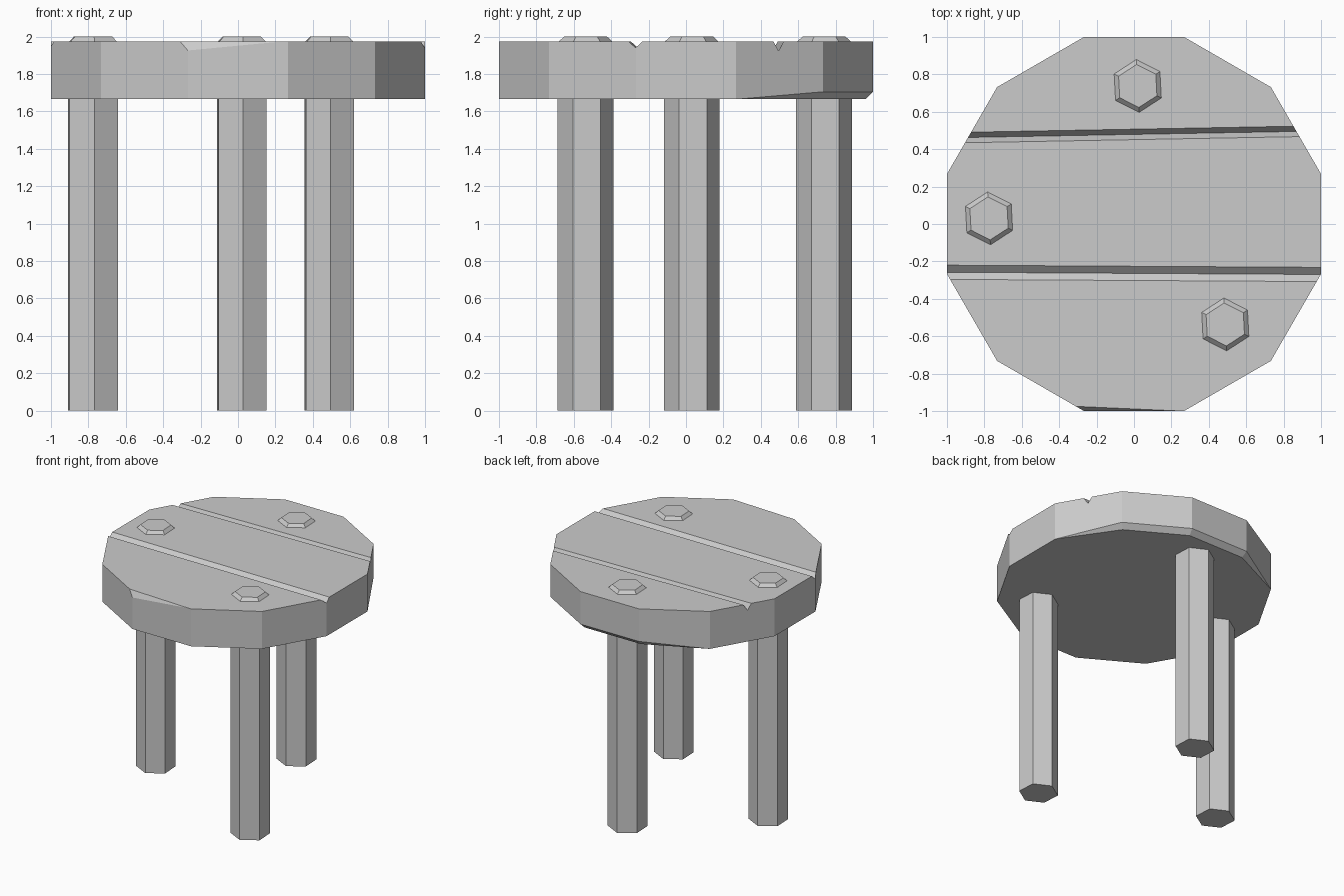
import bpy
import bmesh
from math import cos, sin, radians
from mathutils import Vector

cube = bpy.data.objects.get("Cube")
if cube:
    bpy.data.objects.remove(cube, do_unlink=True)

grey = bpy.data.materials.new("stone_grey")
grey.use_nodes = True
colour = (0.6, 0.6, 0.6, 1)
grey.diffuse_color = colour
grey.node_tree.nodes["Principled BSDF"].inputs["Base Color"].default_value = colour

SEAT_R, SEAT_BOTTOM, SEAT_TOP = 1.035, 1.665, 1.975


def ring(bm, centre, radius, z, sides, start):
    """Ring of vertices; radius and z may depend on the index."""
    result = []
    for i in range(sides):
        a = radians(start + i * 360 / sides)
        r = radius(i) if callable(radius) else radius
        h = z(i) if callable(z) else z
        result.append(bm.verts.new((centre[0] + r * cos(a), centre[1] + r * sin(a), h)))
    return result


def loft(bm, rings):
    """Skin a stack of rings and cap both ends."""
    n = len(rings[0])
    for low, high in zip(rings, rings[1:]):
        for i in range(n):
            j = (i + 1) % n
            bm.faces.new((low[i], low[j], high[j], high[i]))
    bm.faces.new(rings[0][::-1])
    bm.faces.new(rings[-1])


def finish(bm, name):
    bmesh.ops.remove_doubles(bm, verts=bm.verts, dist=0.0005)
    bmesh.ops.recalc_face_normals(bm, faces=bm.faces)
    mesh = bpy.data.meshes.new(name)
    bm.to_mesh(mesh)
    bm.free()
    mesh.materials.append(grey)
    obj = bpy.data.objects.new(name, mesh)
    bpy.context.collection.objects.link(obj)
    return obj


# Seat: twelve-sided slab with a worn lower edge at the back
worn = (1, 2, 3)
bm = bmesh.new()
loft(bm, [
    ring(bm, (0, 0), lambda i: SEAT_R - 0.042 * (i in worn), SEAT_BOTTOM, 12, 15),
    ring(bm, (0, 0), SEAT_R, lambda i: SEAT_BOTTOM + 0.04 * (i in worn), 12, 15),
    ring(bm, (0, 0), SEAT_R, SEAT_TOP, 12, 15),
])
bmesh.ops.remove_doubles(bm, verts=bm.verts, dist=0.0005)

# Chipped corner on the front upper edge
p = Vector((-0.312, -0.975, SEAT_TOP))
q = Vector((-0.268, -1.0, 1.925))
s = Vector((0.255, -1.0, SEAT_TOP))
normal = (q - p).cross(s - p)
if normal.z < 0:
    normal.negate()
cut = bmesh.ops.bisect_plane(bm, geom=bm.verts[:] + bm.edges[:] + bm.faces[:],
                             plane_co=p, plane_no=normal, clear_outer=True)
bmesh.ops.holes_fill(bm, edges=[e for e in bm.edges if e.is_boundary], sides=0)
seat = finish(bm, "seat")


# V-shaped grooves between the planks
def cut_groove(y_left, y_right, half_width, depth):
    bm = bmesh.new()
    ends = []
    for x, y in ((-1.2, y_left), (1.2, y_right)):
        profile = ((-2 * half_width, depth), (0, -depth), (2 * half_width, depth))
        ends.append([bm.verts.new((x, y + dy, SEAT_TOP + dz)) for dy, dz in profile])
    loft(bm, ends)
    cutter = finish(bm, "groove_cutter")
    cutter.hide_render = True
    mod = seat.modifiers.new("groove", "BOOLEAN")
    mod.operation = "DIFFERENCE"
    mod.solver = "EXACT"
    mod.object = cutter
    bpy.context.view_layer.objects.active = seat
    bpy.ops.object.modifier_apply(modifier=mod.name)
    bpy.data.objects.remove(cutter, do_unlink=True)


cut_groove(-0.257, -0.271, 0.038, 0.035)
cut_groove(0.457, 0.501, 0.028, 0.052)

# Hexagonal legs whose chamfered ends poke through the seat
legs = {"back_leg": (0.02, 0.738), "right_leg": (-0.775, 0.03), "left_front_leg": (0.488, -0.537)}
for name, centre in legs.items():
    bm = bmesh.new()
    loft(bm, [ring(bm, centre, r, z, 6, 33)
              for r, z in ((0.149, 0), (0.149, 1.968), (0.115, 2.0))])
    finish(bm, name)
